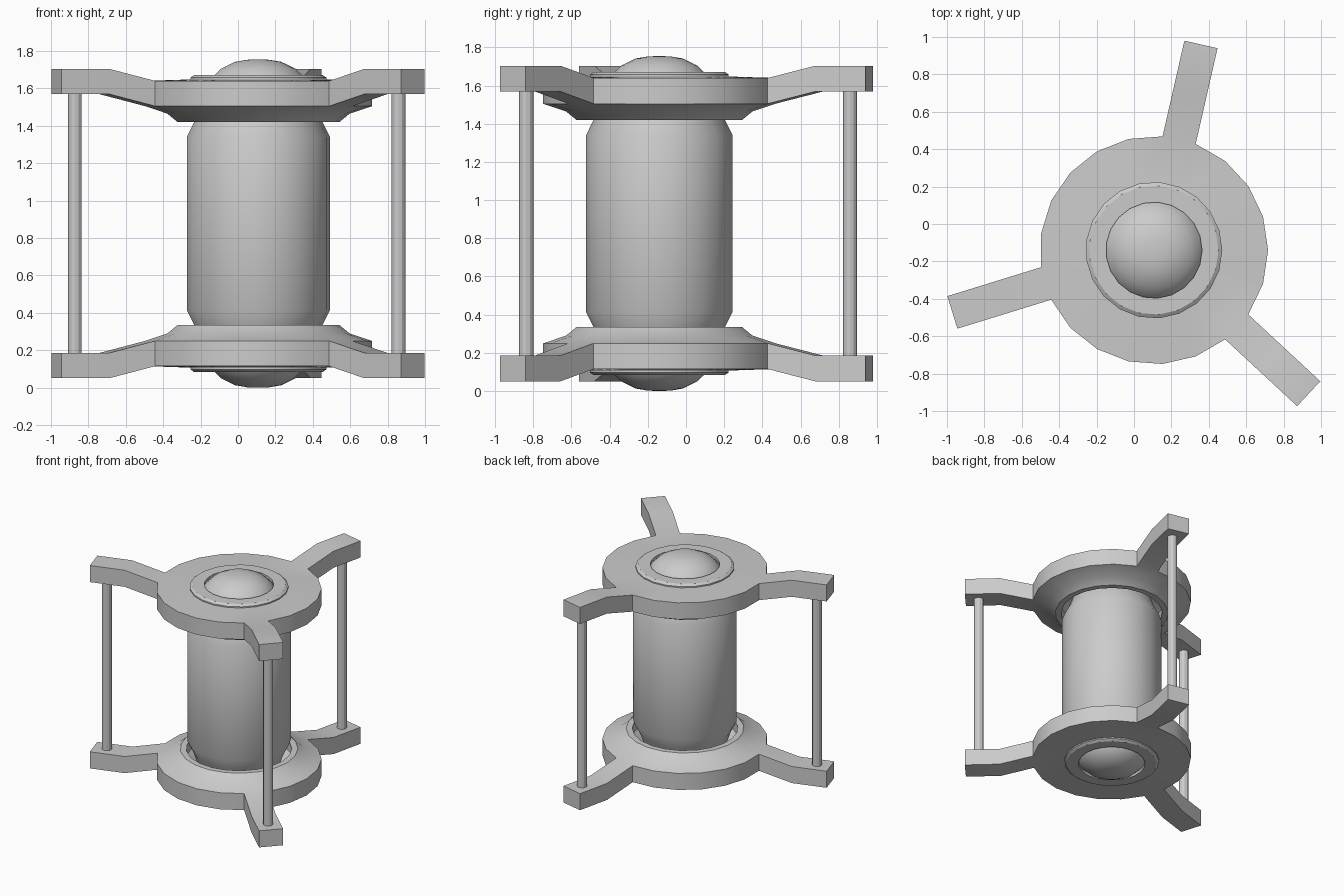
import bpy, bmesh
from math import sin, cos, pi
from mathutils import Vector

if "Cube" in bpy.data.objects:
    bpy.data.objects.remove(bpy.data.objects["Cube"])

CX, CY, MID = 0.107, -0.14, 0.8775   # axis and mirror height
SIDES = 21


def lathe(bm, profile, sides, closed):
    """Revolve (radius, z) points about z; z is relative to MID."""
    rings = []
    for r, z in profile:
        if r == 0:
            rings.append([bm.verts.new((0, 0, z - MID))] * sides)
        else:
            rings.append([bm.verts.new((r * cos(2 * pi * i / sides),
                                        r * sin(2 * pi * i / sides), z - MID))
                          for i in range(sides)])
    pairs = list(zip(rings, rings[1:]))
    if closed:
        pairs.append((rings[-1], rings[0]))
    faces = []
    for a, b in pairs:
        band = []
        for i in range(sides):
            j = (i + 1) % sides
            quad = list(dict.fromkeys((a[i], a[j], b[j], b[i])))
            band.append(bm.faces.new(quad))
        faces.append(band)
    return faces


def finish(bm, name, mirror=False, offset=(0, 0)):
    bmesh.ops.recalc_face_normals(bm, faces=bm.faces[:])
    me = bpy.data.meshes.new(name)
    bm.to_mesh(me)
    bm.free()
    ob = bpy.data.objects.new(name, me)
    bpy.context.collection.objects.link(ob)
    ob.location = (CX + offset[0], CY + offset[1], MID)
    bpy.ops.object.select_all(action='DESELECT')
    ob.select_set(True)
    bpy.context.view_layer.objects.active = ob
    bpy.ops.object.shade_smooth_by_angle(angle=0.5)
    if mirror:
        mod = ob.modifiers.new("mirror", 'MIRROR')
        mod.use_axis = (False, False, True)
    return ob


# central canister with domed ends
half = [(0.385, 1.34), (0.34, 1.43), (0.30, 1.55), (0.257, 1.65),
        (0.20, 1.705), (0.125, 1.742), (0.06, 1.753), (0, 1.755)]
bm = bmesh.new()
lathe(bm, [(r, 2 * MID - z) for r, z in reversed(half)] + half, SIDES, False)
finish(bm, "canister")

# end flange, its three arms grown from rim faces, mirrored to the bottom
flange = [(0.39, 1.42), (0.435, 1.42), (0.49, 1.465), (0.61, 1.505),
          (0.61, 1.64), (0.365, 1.648), (0.365, 1.658), (0.345, 1.672),
          (0.257, 1.672), (0.257, 1.62), (0.39, 1.50)]
ARMS = [4, 11, 18]
bm = bmesh.new()
bands = lathe(bm, flange, SIDES, True)
bmesh.ops.recalc_face_normals(bm, faces=bm.faces[:])
rim = bands[3]
for k in ARMS:
    face = rim[k]
    a = 2 * pi * (k + 0.5) / SIDES
    for step, rise in ((0.255, 0.064), (0.27, 0)):
        face = bmesh.ops.extrude_discrete_faces(bm, faces=[face])["faces"][0]
        bmesh.ops.translate(bm, verts=face.verts[:],
                            vec=Vector((cos(a) * step, sin(a) * step, rise)))
finish(bm, "end_flange_with_arms", mirror=True)

# tie rods joining the arm tips
for n, k in enumerate(ARMS):
    a = 2 * pi * (k + 0.5) / SIDES
    bm = bmesh.new()
    bmesh.ops.create_cone(bm, cap_ends=True, segments=12, radius1=0.037,
                          radius2=0.037, depth=1.40)
    finish(bm, f"tie_rod_{n + 1}", offset=(1.025 * cos(a), 1.025 * sin(a)))
